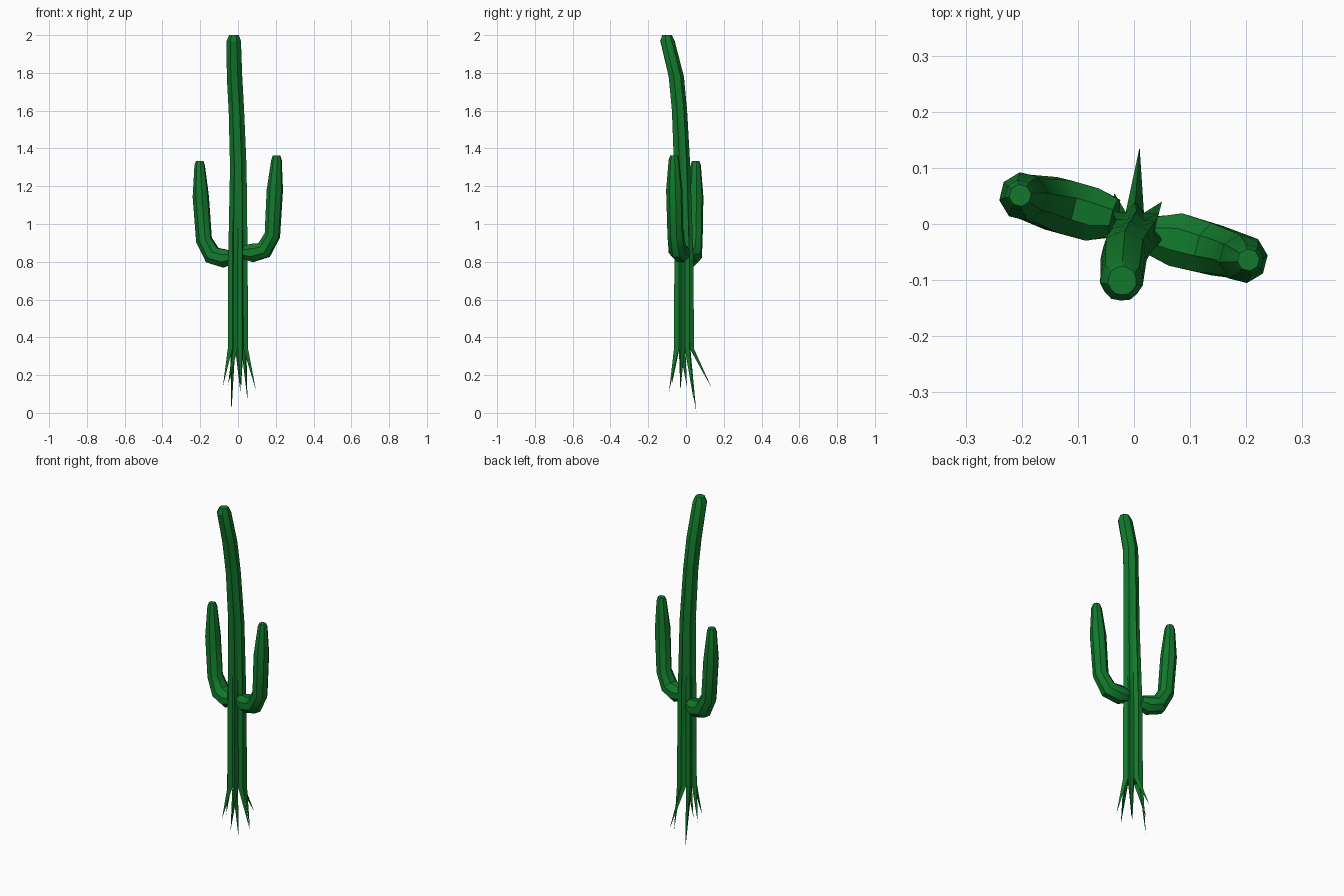
import bpy, bmesh, math
from mathutils import Vector

if "Cube" in bpy.data.objects:
    bpy.data.objects.remove(bpy.data.objects["Cube"])

green = bpy.data.materials.new("cactus_green")
green.diffuse_color = (0.006, 0.19, 0.025, 1)
green.use_nodes = True
green.node_tree.nodes["Principled BSDF"].inputs["Base Color"].default_value = green.diffuse_color


def finish(bm, name, angle):
    bmesh.ops.recalc_face_normals(bm, faces=bm.faces)
    mesh = bpy.data.meshes.new(name)
    bm.to_mesh(mesh)
    bm.free()
    obj = bpy.data.objects.new(name, mesh)
    bpy.context.collection.objects.link(obj)
    mesh.materials.append(green)
    bpy.ops.object.select_all(action='DESELECT')
    obj.select_set(True)
    bpy.context.view_layer.objects.active = obj
    bpy.ops.object.shade_smooth_by_angle(angle=math.radians(angle))


def bridge(bm, rings):
    n = len(rings[0])
    for a, b in zip(rings, rings[1:]):
        for i in range(n):
            j = (i + 1) % n
            bm.faces.new((a[i], a[j], b[j], b[i]))


# Ribbed trunk: centre x, y, z, rib radius, groove depth factor
RIBS = 7
START = math.radians(36)
trunk = [
    (0.000, -0.013, 0.34, 0.055, 0.68),
    (0.000, -0.013, 0.80, 0.053, 0.68),
    (0.002, -0.022, 1.30, 0.045, 0.74),
    (-0.008, -0.036, 1.60, 0.042, 0.85),
    (-0.018, -0.053, 1.78, 0.042, 0.92),
    (-0.022, -0.099, 1.97, 0.039, 0.96),
    (-0.021, -0.101, 2.00, 0.026, 0.96),
]
bm = bmesh.new()
rings = []
for x, y, z, r, groove in trunk:
    ring = []
    for i in range(2 * RIBS):
        a = START + math.pi * i / RIBS
        rr = r if i % 2 == 0 else r * groove
        ring.append(bm.verts.new((x + rr * math.cos(a), y + rr * math.sin(a), z)))
    rings.append(ring)
bridge(bm, rings)
bm.faces.new(rings[-1])

# Root spikes: each rib runs down to a pointed tip
tips = [(0.05, 0.04, 0.07), (0.01, 0.137, 0.13), (-0.035, 0.055, 0.0),
        (-0.08, 0.005, 0.14), (-0.052, -0.075, 0.15), (0.015, -0.09, 0.11),
        (0.095, -0.03, 0.12)]
base = rings[0]
for k, tip in enumerate(tips):
    t = bm.verts.new(tip)
    left, rib, right = base[2 * k - 1], base[2 * k], base[2 * k + 1]
    bm.faces.new((left, t, rib))
    bm.faces.new((rib, t, right))
    bm.faces.new((right, t, left))
bm.faces.new(base[1::2])
finish(bm, "trunk", 30)


# Bent arms: path points with radius, swept as eight-sided tubes
def arm(name, path, sides=8):
    pts = [Vector(p[:3]) for p in path]
    across = (pts[-1] - pts[0])
    across.z = 0
    side = across.normalized().cross(Vector((0, 0, 1)))
    bm = bmesh.new()
    rings = []
    for i, p in enumerate(pts):
        d_in = (p - pts[max(i - 1, 0)]).normalized()
        d_out = (pts[min(i + 1, len(pts) - 1)] - p).normalized()
        up = side.cross((d_in + d_out).normalized())
        r = path[i][3]
        ring = []
        for k in range(sides):
            a = 2 * math.pi * (k + 0.5) / sides
            ring.append(bm.verts.new(p + r * 1.04 * (math.cos(a) * side + math.sin(a) * up)))
        rings.append(ring)
    bridge(bm, rings)
    bm.faces.new(rings[0])
    bm.faces.new(rings[-1])
    finish(bm, name, 35)


arm("left_arm", [
    (-0.035, 0.010, 0.825, 0.036), (-0.075, 0.017, 0.818, 0.050),
    (-0.136, 0.034, 0.835, 0.050), (-0.180, 0.045, 0.915, 0.042),
    (-0.197, 0.049, 1.145, 0.042), (-0.203, 0.051, 1.310, 0.027),
    (-0.203, 0.051, 1.333, 0.019)])
arm("right_arm", [
    (0.032, -0.020, 0.850, 0.036), (0.075, -0.028, 0.847, 0.050),
    (0.138, -0.045, 0.862, 0.047), (0.182, -0.056, 0.940, 0.041),
    (0.195, -0.062, 1.180, 0.042), (0.204, -0.064, 1.340, 0.027),
    (0.204, -0.064, 1.363, 0.019)])
